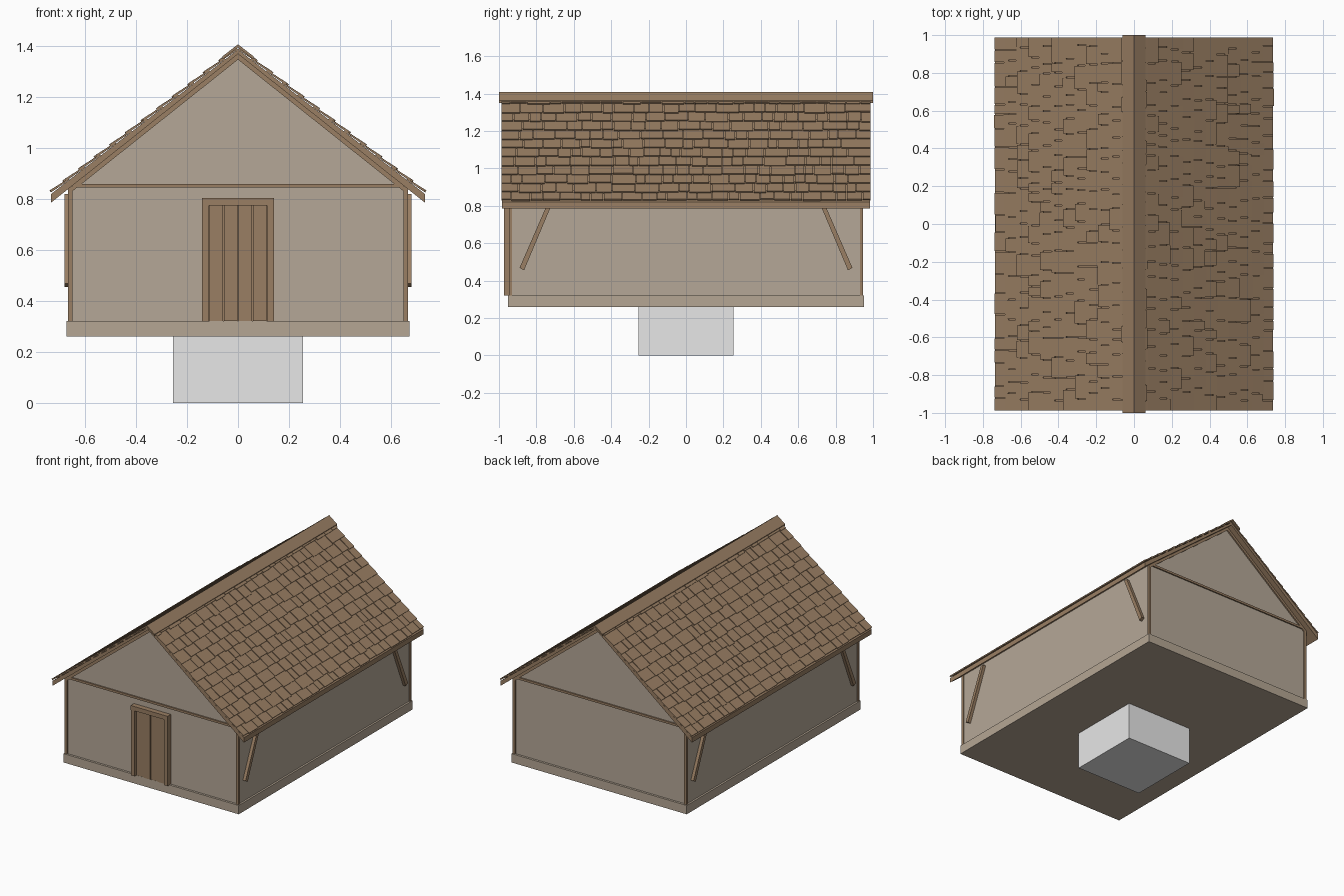
import bpy, bmesh, math, random
from mathutils import Vector

if "Cube" in bpy.data.objects:
    bpy.data.objects.remove(bpy.data.objects["Cube"])

random.seed(4)


def material(name, rgb):
    m = bpy.data.materials.new(name)
    m.diffuse_color = (*rgb, 1)
    m.use_nodes = True
    m.node_tree.nodes["Principled BSDF"].inputs["Base Color"].default_value = m.diffuse_color
    return m


PLASTER = material("taupe plaster", (0.46, 0.39, 0.31))
STONE = material("base stone", (0.46, 0.38, 0.295))
WOOD = material("brown wood", (0.32, 0.21, 0.125))
GREY = material("light grey", (0.8, 0.8, 0.8))


def finish(name, bm, mat):
    bmesh.ops.recalc_face_normals(bm, faces=bm.faces)
    me = bpy.data.meshes.new(name)
    bm.to_mesh(me)
    bm.free()
    me.materials.append(mat)
    ob = bpy.data.objects.new(name, me)
    bpy.context.collection.objects.link(ob)
    return ob


def add_prism(bm, pts, a, b, place):
    """Extrude a 2D outline from a to b; place(u, v, t) gives the 3D point."""
    ends = [[bm.verts.new(place(u, v, t)) for u, v in pts] for t in (a, b)]
    bm.faces.new(ends[0])
    bm.faces.new(ends[1][::-1])
    n = len(pts)
    for i in range(n):
        j = (i + 1) % n
        bm.faces.new((ends[0][j], ends[0][i], ends[1][i], ends[1][j]))


def along_y(u, v, t):
    return Vector((u, t, v))


def along_x(u, v, t):
    return Vector((t, u, v))


def prism(name, pts, a, b, place, mat):
    bm = bmesh.new()
    add_prism(bm, pts, a, b, place)
    return finish(name, bm, mat)


def box(name, x0, x1, y0, y1, z0, z1, mat):
    return prism(name, [(x0, z0), (x1, z0), (x1, z1), (x0, z1)], y0, y1, along_y, mat)


# Roof lines: height of underside and top surface at distance x from the ridge
EAVE = 0.735


def under(x):
    return 1.37 - 0.795 * x


def top(x):
    return 1.388 - 0.773 * x


# Pedestal, base and walls with gables
box("pedestal", -0.255, 0.255, -0.255, 0.255, 0, 0.32, GREY)
box("base", -0.673, 0.673, -0.953, 0.953, 0.26, 0.321, STONE)
prism("walls", [(-0.66, 0.32), (0.66, 0.32), (0.66, 0.85), (0, 1.376), (-0.66, 0.85)],
      -0.938, 0.938, along_y, PLASTER)

# Roof deck
prism("roof_deck", [(-EAVE, under(EAVE)), (0, under(0)), (EAVE, under(EAVE)),
                    (EAVE, top(EAVE)), (0, top(0)), (-EAVE, top(EAVE))],
      -0.985, 0.985, along_y, WOOD)

# Ridge cap
prism("ridge_cap", [(-0.06, top(0.06) + 0.008), (0, top(0) + 0.008), (0.06, top(0.06) + 0.008),
                    (0.06, top(0.06) + 0.02), (0, top(0) + 0.02), (-0.06, top(0.06) + 0.02)],
      -1.0, 1.0, along_y, WOOD)

# Shingles in overlapping rows, lower ends lifted
ROWS = 12
length = math.hypot(EAVE, top(0) - top(EAVE))
run, rise = EAVE / length, (top(0) - top(EAVE)) / length
step = length / ROWS
for side, label in ((-1, "left"), (1, "right")):
    def on_slope(u, v, t, side=side):
        return Vector((side * (EAVE - u * run + v * rise), t, top(EAVE) + u * rise + v * run))

    bm = bmesh.new()
    for row in range(ROWS):
        y = -0.99
        while y < 0.985:
            w = random.uniform(0.05, 0.13)
            end = y + w if y + w < 0.95 else 0.99
            low = row * step + random.uniform(-0.006, 0.006) - 0.004
            high = min((row + 1) * step + 0.015, length)
            if row == 0:
                low = random.uniform(0.004, 0.012)
            add_prism(bm, [(low, 0.005), (high, 0.0), (high, 0.006), (low, 0.014)],
                      y + 0.0025, end - 0.0025, on_slope)
            y = end
    finish("shingles_" + label, bm, WOOD)

# Timber frame on both gable ends
for ys, end in ((-1, "front"), (1, "back")):
    y0, y1 = sorted((ys * 0.93, ys * 0.947))
    box("gable_beam_" + end, -0.64, 0.64, y0, y1, 0.845, 0.86, WOOD)
    prism("gable_rafters_" + end,
          [(-0.652, under(0.652) - 0.022), (0, under(0) - 0.022), (0.652, under(0.652) - 0.022),
           (0.652, under(0.652) + 0.008), (0, under(0) + 0.008), (-0.652, under(0.652) + 0.008)],
          y0, y1, along_y, WOOD)
    for xs, label in ((-1, "left"), (1, "right")):
        x0, x1 = sorted((xs * 0.649, xs * 0.667))
        box("corner_post_%s_%s" % (end, label), x0, x1, y0, y1, 0.32, 0.85, WOOD)
        # Slanted eave brace on the side wall
        x0, x1 = sorted((xs * 0.655, xs * 0.681))
        prism("eave_brace_%s_%s" % (end, label),
              [(ys * 0.89, 0.468), (ys * 0.866, 0.455), (ys * 0.712, 0.82), (ys * 0.737, 0.82)],
              x0, x1, along_x, WOOD)

# Door frame
for xs, label in ((-1, "left"), (1, "right")):
    x0, x1 = sorted((xs * 0.113, xs * 0.141))
    box("door_jamb_" + label, x0, x1, -0.972, -0.93, 0.32, 0.778, WOOD)
box("door_lintel", -0.141, 0.141, -0.974, -0.93, 0.775, 0.805, WOOD)

# Door leaf of vertical planks
box("door_leaf", -0.114, 0.114, -0.946, -0.93, 0.32, 0.777, WOOD)
for i in range(4):
    x = -0.113 + i * 0.0565
    box("door_plank_%d" % (i + 1), x + 0.002, x + 0.0545, -0.954 - 0.005 * (i % 2), -0.94,
        0.322, 0.775, WOOD)
